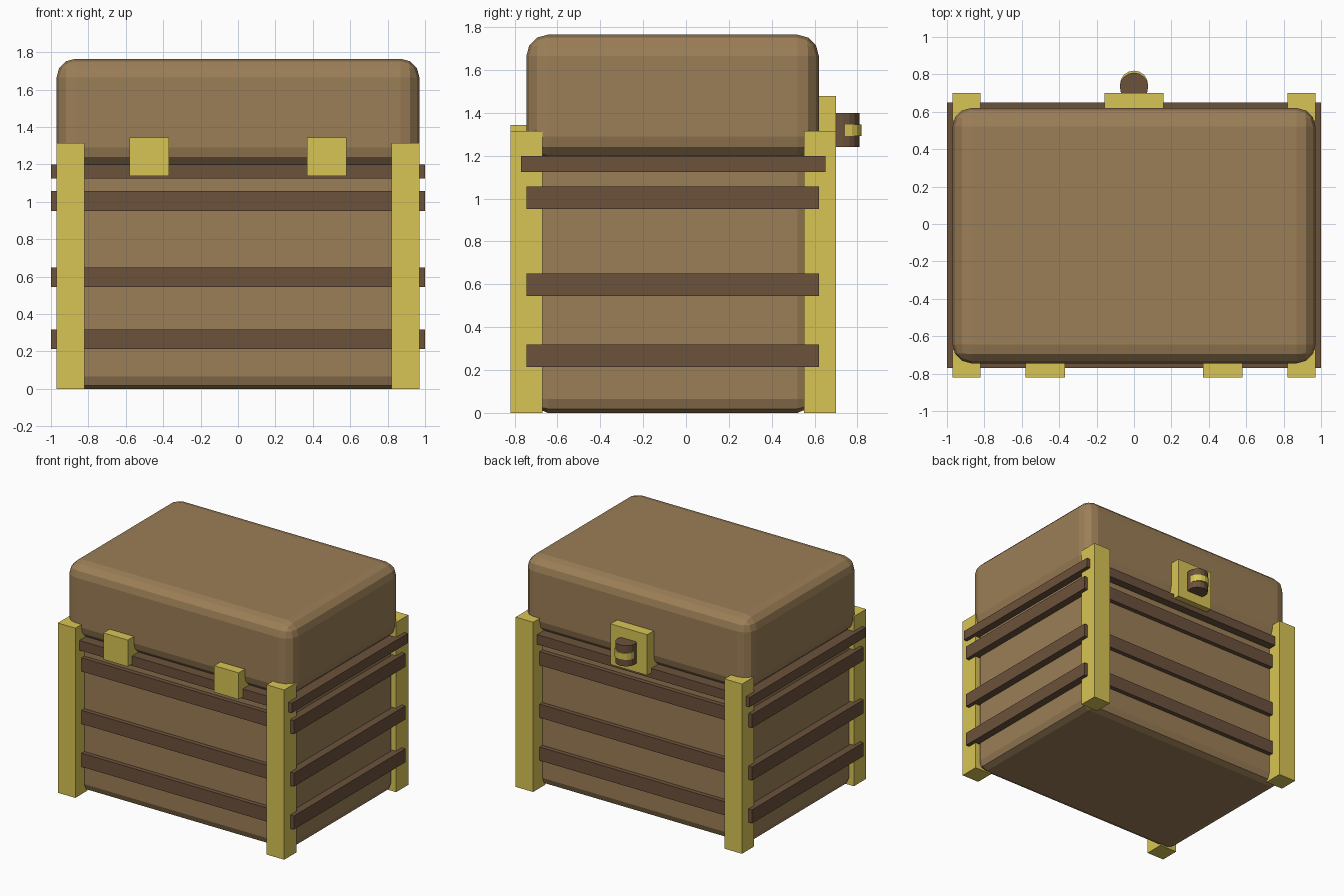
import bpy, bmesh
from mathutils import Matrix

if "Cube" in bpy.data.objects:
    bpy.data.objects.remove(bpy.data.objects["Cube"])


def material(name, rgb):
    m = bpy.data.materials.new(name)
    m.diffuse_color = (*rgb, 1)
    m.use_nodes = True
    m.node_tree.nodes["Principled BSDF"].inputs["Base Color"].default_value = m.diffuse_color
    return m


TAN = material("tan_leather", (0.33, 0.21, 0.095))
BROWN = material("brown_strap", (0.15, 0.085, 0.045))
BRASS = material("brass", (0.69, 0.56, 0.09))


def finish(name, bm, mat):
    me = bpy.data.meshes.new(name)
    bm.to_mesh(me)
    bm.free()
    me.materials.append(mat)
    ob = bpy.data.objects.new(name, me)
    bpy.context.collection.objects.link(ob)
    return ob


def box(name, x, y, z, mat, bevel=0, segments=3):
    """Box from (min, max) pairs, optionally with rounded edges."""
    size = [b - a for a, b in (x, y, z)]
    mid = [(a + b) / 2 for a, b in (x, y, z)]
    bm = bmesh.new()
    bmesh.ops.create_cube(bm, size=1, matrix=Matrix.Translation(mid) @ Matrix.Diagonal((*size, 1)))
    if bevel:
        bmesh.ops.bevel(bm, geom=bm.edges[:], offset=bevel, segments=segments,
                        profile=0.5, affect='EDGES')
    return finish(name, bm, mat)


def disc(name, y, z, r, mat):
    """Upright cylinder on x = 0."""
    bm = bmesh.new()
    bmesh.ops.create_cone(bm, cap_ends=True, segments=16, radius1=r, radius2=r, depth=z[1] - z[0],
                          matrix=Matrix.Translation((0, y, sum(z) / 2)))
    return finish(name, bm, mat)


# Main case and lid
box("case_body", (-0.94, 0.94), (-0.71, 0.585), (0, 1.19), TAN, 0.065, 2)
box("lid", (-0.97, 0.97), (-0.745, 0.62), (1.19, 1.765), TAN, 0.1, 3)

# Rim under the lid and wraparound straps
box("rim", (-1, 1), (-0.77, 0.65), (1.125, 1.2), BROWN)
for i, z in enumerate((0.213, 0.545, 0.952)):
    box(f"strap_{i + 1}", (-1, 1), (-0.745, 0.62), (z, z + 0.105), BROWN)

# Corner posts and front hinges, mirrored left and right
for side, s in (("left", -1), ("right", 1)):
    px = sorted((s * 0.82, s * 0.97))
    box(f"front_post_{side}", px, (-0.82, -0.67), (0, 1.315), BRASS)
    box(f"back_post_{side}", px, (0.55, 0.70), (0, 1.315), BRASS)
    box(f"hinge_{side}", sorted((s * 0.37, s * 0.58)), (-0.82, -0.67), (1.137, 1.343), BRASS)

# Lock on the back
box("lock_plate", (-0.158, 0.158), (0.56, 0.70), (1.165, 1.48), BRASS)
disc("lock_barrel", 0.733, (1.24, 1.40), 0.076, BROWN)
disc("lock_band", 0.745, (1.292, 1.345), 0.075, BRASS)
